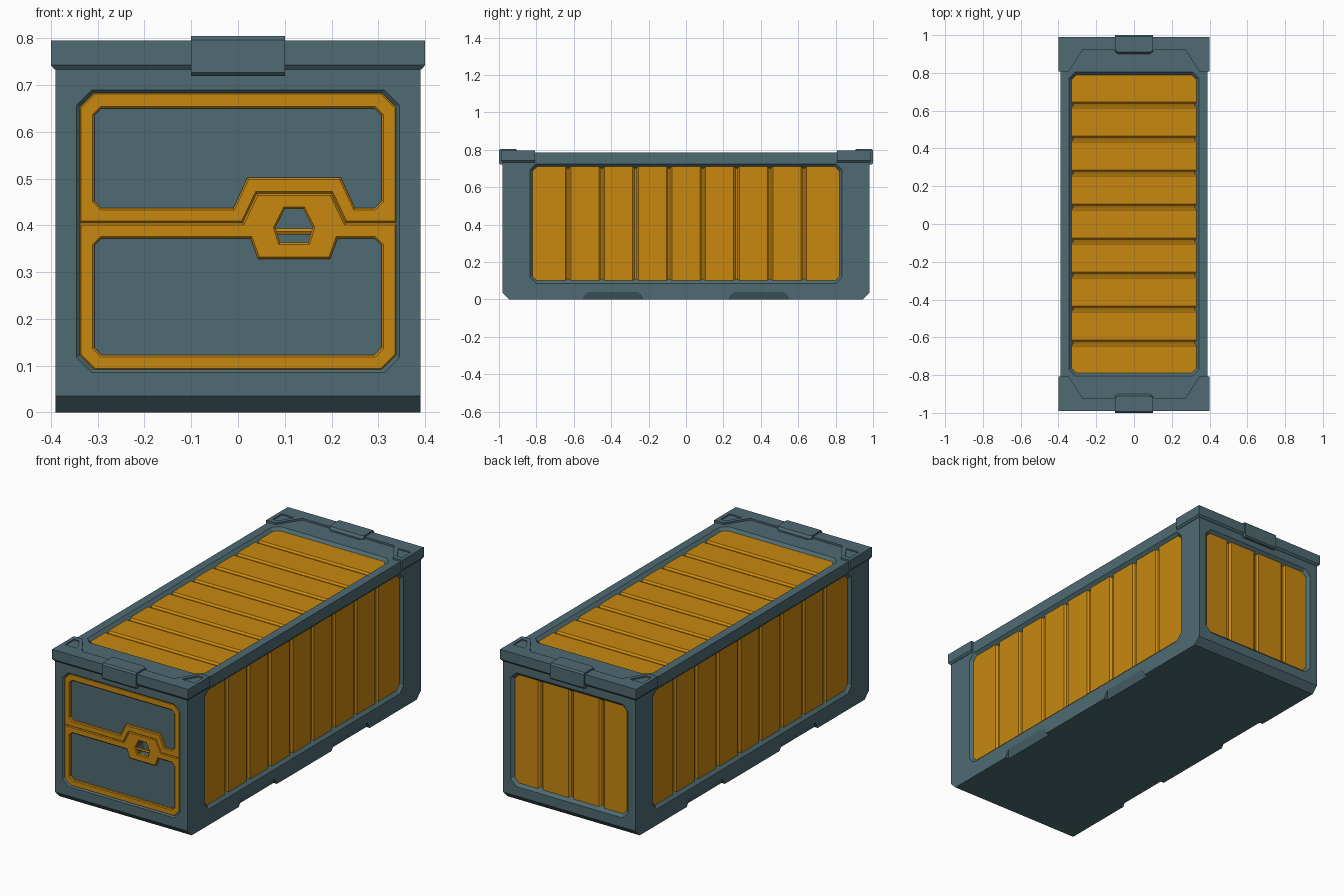
import bpy, math
from mathutils import Matrix, Vector

if "Cube" in bpy.data.objects:
    bpy.data.objects.remove(bpy.data.objects["Cube"])


def material(name, rgb):
    m = bpy.data.materials.new(name)
    m.diffuse_color = (*rgb, 1)
    m.use_nodes = True
    m.node_tree.nodes["Principled BSDF"].inputs["Base Color"].default_value = m.diffuse_color
    return m


TEAL = material("slate teal", (0.076, 0.147, 0.168))
ORANGE = material("amber orange", (0.578, 0.246, 0.005))
X, Y, Z = Vector((1, 0, 0)), Vector((0, 1, 0)), Vector((0, 0, 1))
W, L, H = 0.39, 0.98, 0.785          # body half width, half length, height


def frame(origin, xa, ya):
    """Matrix of a body face: local z points outwards."""
    m = Matrix((xa, ya, xa.cross(ya))).transposed().to_4x4()
    m.translation = origin
    return m


def add_object(name, mesh, mat, matrix=Matrix()):
    mesh.transform(matrix)
    mesh.materials.clear()
    mesh.materials.append(mat)
    ob = bpy.data.objects.new(name, mesh)
    bpy.context.collection.objects.link(ob)
    return ob


def loft(name, rings, mat, matrix=Matrix()):
    """Closed solid through rings with equal point counts."""
    import bmesh
    bm = bmesh.new()
    vs = [[bm.verts.new(p) for p in ring] for ring in rings]
    n = len(vs[0])
    bm.faces.new(vs[0])
    bm.faces.new(vs[-1])
    for a, b in zip(vs, vs[1:]):
        for i in range(n):
            j = (i + 1) % n
            bm.faces.new((a[i], a[j], b[j], b[i]))
    bmesh.ops.recalc_face_normals(bm, faces=bm.faces)
    mesh = bpy.data.meshes.new(name)
    bm.to_mesh(mesh)
    bm.free()
    return add_object(name, mesh, mat, matrix)


def prism(name, pts, z0, z1, mat, matrix=Matrix()):
    return loft(name, [[(x, y, z) for x, y in pts] for z in (z0, z1)], mat, matrix)


def cut(ob, cutter):
    mod = ob.modifiers.new("cut", 'BOOLEAN')
    mod.operation, mod.solver, mod.object = 'DIFFERENCE', 'EXACT', cutter
    bpy.context.view_layer.objects.active = ob
    bpy.ops.object.modifier_apply(modifier=mod.name)
    bpy.data.objects.remove(cutter)


def octagon(hw, hh, cy, t, c=0.033):
    """Chamfered rectangle, inset by t."""
    w, h, c = hw - t, hh - t, c - 0.586 * t
    return [(x, y + cy) for x, y in (
        (w, c - h), (w, h - c), (w - c, h), (c - w, h),
        (-w, h - c), (-w, c - h), (c - w, -h), (w - c, -h))]


def recess(body, hw, hh, cy, depth, matrix):
    rings = [[(x, y, -t) for x, y in octagon(hw, hh, cy, t)] for t in (-0.01, depth)]
    cut(body, loft("cutter", rings, TEAL, matrix))


def grooved_panel(name, hw, hh, cy, grooves, matrix):
    """Sheet with trapezoid grooves; its rim is buried in the body."""
    prof = [(-hw, -0.035), (-hw, -0.015)]
    for g in grooves:
        prof += [(g - 0.015, -0.015), (g - 0.005, -0.024),
                 (g + 0.005, -0.024), (g + 0.015, -0.015)]
    prof += [(hw, -0.015), (hw, -0.035)]
    rings = [[(u, cy + s * hh, d) for u, d in prof] for s in (-1, 1)]
    loft(name, rings, ORANGE, matrix)


def bevelled_plate(name, splines, extrude, bevel, z, mat, matrix):
    """Flat filled outline with holes and chamfered rims."""
    cu = bpy.data.curves.new(name, 'CURVE')
    cu.dimensions, cu.fill_mode = '2D', 'BOTH'
    cu.extrude, cu.bevel_depth, cu.bevel_resolution, cu.offset = extrude, bevel, 0, -bevel
    for pts in splines:
        sp = cu.splines.new('POLY')
        sp.points.add(len(pts) - 1)
        for p, (x, y) in zip(sp.points, pts):
            p.co = (x, y, 0, 1)
        sp.use_cyclic_u = True
    tmp = bpy.data.objects.new("tmp", cu)
    bpy.context.collection.objects.link(tmp)
    dg = bpy.context.evaluated_depsgraph_get()
    mesh = bpy.data.meshes.new_from_object(tmp.evaluated_get(dg))
    bpy.data.objects.remove(tmp)
    for p in mesh.polygons:
        p.use_smooth = False
    add_object(name, mesh, mat, matrix @ Matrix.Translation((0, 0, z)))


# Body with chamfered lower ends
side = [(-L, 0.035), (-L + 0.035, 0), (L - 0.035, 0), (L, 0.035), (L, H), (-L, H)]
body = loft("container_body", [[(x, y, z) for y, z in side] for x in (-W, W)], TEAL)

# Sloped lifting notches along the lower side edges
for sx in (-1, 1):
    for cy in (-0.39, 0.39):
        rings = []
        for x, top in ((0.41, 0.08), (0.365, -0.01)):
            a, b = 0.16 + 0.0125, 0.16 - 0.625 * top
            rings.append([(sx * x, cy - a, -0.02), (sx * x, cy + a, -0.02),
                          (sx * x, cy + b, top), (sx * x, cy - b, top)])
        cut(body, loft("cutter", rings, TEAL))

# Recessed grooved panels on the sides, roof and back
FRONT = frame(-L * Y, X, Z)
long_grooves = [-0.63 + 0.18 * i for i in range(8)]
for name, hw, hh, cy, grooves, m in (
        ("right_panel", 0.835, 0.32, 0.405, long_grooves, frame(W * X, Y, Z)),
        ("left_panel", 0.835, 0.32, 0.405, long_grooves, frame(-W * X, -Y, Z)),
        ("roof_panel", 0.805, 0.345, 0, long_grooves, frame(H * Z, Y, -X)),
        ("back_panel", 0.345, 0.3025, 0.3875, (-0.18, 0, 0.18), frame(L * Y, -X, Z))):
    recess(body, hw, hh, cy, 0.03, m)
    grooved_panel(name, hw, hh, cy, grooves, m)

# Front door recess and handle pocket
recess(body, 0.345, 0.3025, 0.3875, 0.02, FRONT)
grip = [(0.08, 0.395), (0.1, 0.435), (0.14, 0.435), (0.16, 0.395), (0.15, 0.363), (0.09, 0.363)]
cut(body, prism("cutter", grip, -0.06, 0.01, TEAL, FRONT))

# Door frames meeting at a stepped seam
seam = [(0.34, 0.405), (0.23, 0.405), (0.2, 0.468), (0.04, 0.468), (0.01, 0.405), (-0.34, 0.405)]
upper = seam + [(-0.34, 0.652), (-0.307, 0.685), (0.307, 0.685), (0.34, 0.652)]
upper_hole = [(-0.307, 0.452), (-0.292, 0.437), (-0.01, 0.437), (0.02, 0.502), (0.22, 0.502),
              (0.25, 0.437), (0.292, 0.437), (0.307, 0.452), (0.307, 0.635), (0.292, 0.65),
              (-0.292, 0.65), (-0.307, 0.635)]
lower = seam + [(-0.34, 0.123), (-0.307, 0.09), (0.307, 0.09), (0.34, 0.123)]
lower_hole = [(-0.307, 0.357), (-0.292, 0.372), (0.027, 0.372), (0.043, 0.328), (0.197, 0.328),
              (0.213, 0.372), (0.292, 0.372), (0.307, 0.357), (0.307, 0.138), (0.292, 0.123),
              (-0.292, 0.123), (-0.307, 0.138)]
bevelled_plate("upper_door_frame", [upper, upper_hole], 0.005, 0.004, -0.014, ORANGE, FRONT)
bevelled_plate("lower_door_frame", [lower, lower_hole, grip], 0.005, 0.004, -0.014, ORANGE, FRONT)

# Handle bar
hexagon = [(0.387 + 0.007 * math.sin(math.tau * i / 6), -0.016 + 0.007 * math.cos(math.tau * i / 6))
           for i in range(6)]
loft("handle_bar", [[(x, y, z) for y, z in hexagon] for x in (0.075, 0.165)], ORANGE, FRONT)

# Raised roof end caps with corner recesses, and the clips over them
cap_pts = [(-0.4, 0.808), (-0.4, 0.99), (0.4, 0.99), (0.4, 0.808),
           (0.345, 0.808), (0.27, 0.925), (-0.27, 0.925), (-0.345, 0.808)]
pulled = [(max(-0.392, min(0.392, x)), min(0.982, y)) for x, y in cap_pts]
corner = [(0.38, 0.91), (0.307, 0.91), (0.35, 0.835), (0.38, 0.835)]
clip = [(0.9, 0.78), (0.9, 0.793), (0.91, 0.805), (0.992, 0.805), (1.0, 0.797),
        (1.0, 0.727), (0.993, 0.72), (0.97, 0.72), (0.97, 0.78)]
for s, end in ((-1, "front"), (1, "back")):
    cap = loft(end + "_roof_cap", [[(x, s * y, z) for x, y in pts] for pts, z in (
        (pulled, 0.733), (cap_pts, 0.743), (cap_pts, 0.795))], TEAL)
    for sx in (-1, 1):
        cut(cap, prism("cutter", [(sx * x, s * y) for x, y in corner], 0.789, 0.81, TEAL))
    rings = []
    for x, inner in ((-0.1, 0.912), (-0.085, 0.9), (0.085, 0.9), (0.1, 0.912)):
        rings.append([(x, s * max(y, inner), z) for y, z in clip])
    for r in (rings[0], rings[3]):                 # keep the end rings from collapsing
        r[2] = (r[2][0], s * 0.92, r[2][2])
    loft(end + "_clip", rings, TEAL)
